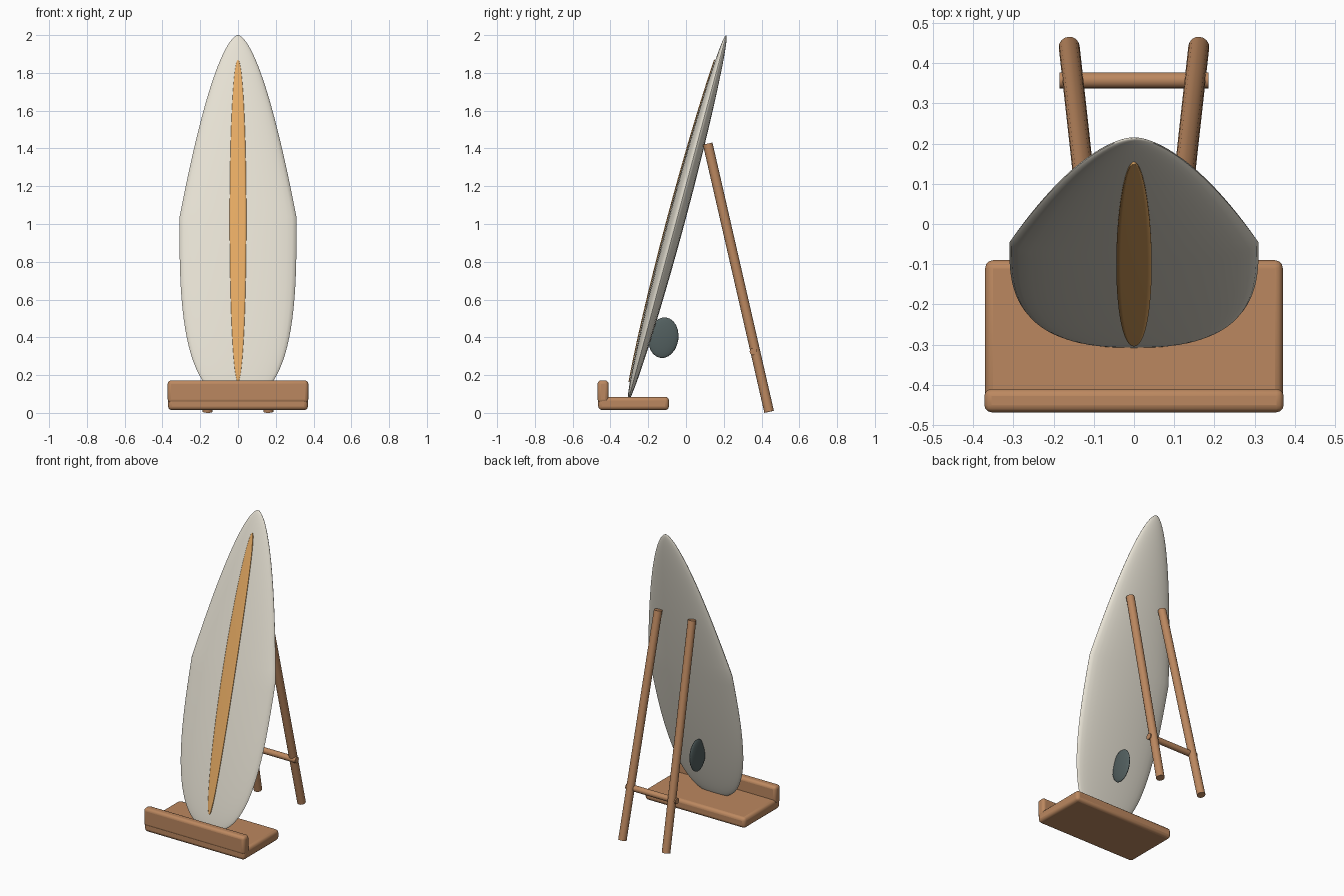
import bpy, bmesh, math
from mathutils import Vector

if "Cube" in bpy.data.objects:
    bpy.data.objects.remove(bpy.data.objects["Cube"])


def material(name, rgb):
    m = bpy.data.materials.new(name)
    m.diffuse_color = (*rgb, 1)
    m.use_nodes = True
    m.node_tree.nodes["Principled BSDF"].inputs["Base Color"].default_value = m.diffuse_color
    return m


CREAM = material("cream", (0.80, 0.76, 0.66))
ORANGE = material("orange stripe", (0.82, 0.42, 0.13))
WOOD = material("wood", (0.50, 0.245, 0.115))
SLATE = material("slate grey", (0.085, 0.115, 0.115))

# Board frame: leaning back 15 degrees, tail at the bottom
TILT = math.radians(15)
TAIL = Vector((0, -0.305, 0.068))
ALONG = Vector((0, math.sin(TILT), math.cos(TILT)))
FRONT = Vector((0, -math.cos(TILT), math.sin(TILT)))
LENGTH = 2.0


def on_board(x, t, n):
    return TAIL + ALONG * (t * LENGTH) + FRONT * n + Vector((x, 0, 0))


def half_width(t):
    s = min(1.0, abs(2 * t - 1))
    return 0.31 * ((1 - s) ** 0.6 if t > 0.5 else (1 - s ** 3) ** 0.4)


def half_thickness(t):
    return 0.045 * max(0.0, math.sin(math.pi * t)) ** 0.5


def finish(obj, mat, smooth=True):
    obj.data.materials.append(mat)
    if smooth:
        bpy.ops.object.select_all(action='DESELECT')
        obj.select_set(True)
        bpy.context.view_layer.objects.active = obj
        bpy.ops.object.shade_smooth_by_angle(angle=math.radians(35))
    return obj


def loft(name, rows, mat, closed):
    """Skin a list of equally long point rows."""
    bm = bmesh.new()
    vs = [[bm.verts.new(p) for p in row] for row in rows]
    n = len(rows[0])
    for a, b in zip(vs, vs[1:]):
        for i in range(n if closed else n - 1):
            j = (i + 1) % n
            bm.faces.new((a[i], a[j], b[j], b[i]))
    bmesh.ops.remove_doubles(bm, verts=bm.verts, dist=1e-5)
    bmesh.ops.recalc_face_normals(bm, faces=bm.faces)
    me = bpy.data.meshes.new(name)
    bm.to_mesh(me)
    bm.free()
    obj = bpy.data.objects.new(name, me)
    bpy.context.collection.objects.link(obj)
    return finish(obj, mat)


def box(name, lo, hi, bevel):
    lo, hi = Vector(lo), Vector(hi)
    bpy.ops.mesh.primitive_cube_add(size=1, location=(lo + hi) / 2)
    o = bpy.context.object
    o.name = name
    o.scale = hi - lo
    bpy.ops.object.transform_apply(location=False, rotation=False, scale=True)
    b = o.modifiers.new("rounded edges", 'BEVEL')
    b.width, b.segments = bevel, 3
    return finish(o, WOOD)


def rod(name, a, b, r):
    a, b = Vector(a), Vector(b)
    bpy.ops.mesh.primitive_cylinder_add(vertices=16, radius=r, depth=(b - a).length,
                                        location=(a + b) / 2)
    o = bpy.context.object
    o.name = name
    o.rotation_euler = (b - a).to_track_quat('Z', 'Y').to_euler()
    return finish(o, WOOD)


# Board: elliptical sections, denser towards nose and tail
N, SIDES = 48, 32
rows = []
for i in range(N + 1):
    t = 0.5 - 0.5 * math.cos(math.pi * i / N)
    w, h = half_width(t), half_thickness(t)
    rows.append([on_board(w * math.cos(2 * math.pi * k / SIDES), t,
                          h * math.sin(2 * math.pi * k / SIDES)) for k in range(SIDES)])
loft("board", rows, CREAM, True)

# Stripe: thin plate following the front of the board
rows = []
for i in range(N + 1):
    c = math.cos(math.pi * i / N)
    t = 0.488 - 0.441 * c
    hw = 0.044 * math.sqrt(max(0.0, 1 - c * c))
    row = []
    for k in range(9):
        x = hw * (k / 4 - 1)
        row.append(on_board(x, t, half_thickness(t) * math.sqrt(1 - (x / half_width(t)) ** 2) + 0.004))
    rows.append(row)
stripe = loft("stripe", rows, ORANGE, False)
solid = stripe.modifiers.new("plate", 'SOLIDIFY')
solid.thickness, solid.offset = 0.006, 0

# Fin: flattened ellipsoid sunk into the back
bpy.ops.mesh.primitive_uv_sphere_add(segments=16, ring_count=12, radius=1, location=(0, -0.12, 0.398))
fin = bpy.context.object
fin.name = "fin"
fin.scale = (0.018, 0.08, 0.108)
fin.rotation_euler.x = -math.radians(8)
finish(fin, SLATE)

# Stand: base with front lip, two rear legs and a crossbar
box("base", (-0.37, -0.465, 0.015), (0.37, -0.09, 0.085), 0.02)
box("front_lip", (-0.372, -0.468, 0.052), (0.372, -0.41, 0.172), 0.018)
for side, sx in (("left", -1), ("right", 1)):
    rod(side + "_leg", (sx * 0.161, 0.44, 0.006), (sx * 0.125, 0.115, 1.425), 0.026)
rod("crossbar", (-0.185, 0.357, 0.325), (0.185, 0.357, 0.325), 0.02)
